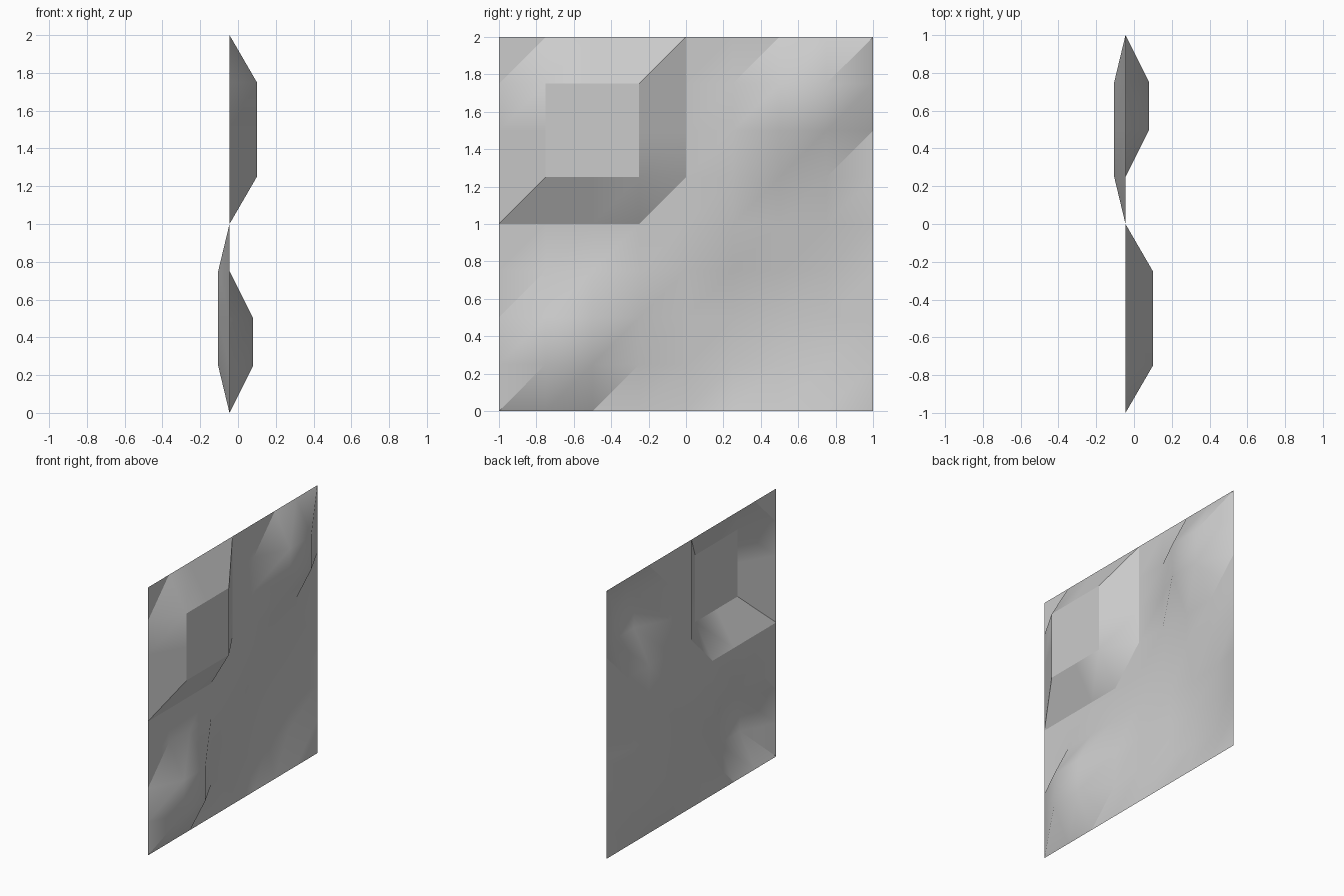
import bpy
import bmesh
import math

cube = bpy.data.objects.get("Cube")
if cube:
    bpy.data.objects.remove(cube, do_unlink=True)

CELLS = 8
STEP = 2 / CELLS
BASE = -0.045

# Raised and sunken plateaus: column range, row range, depth along x
PLATEAUS = [
    (range(1, 4), range(5, 8), 0.10),    # large block
    (range(1, 3), range(1, 3), 0.08),    # lower small block
    (range(6, 8), range(6, 8), 0.08),    # upper small block
    (range(5, 8), range(1, 4), -0.105),  # shallow hollow
]


def depth(col, row):
    for cols, rows, x in PLATEAUS:
        if col in cols and row in rows:
            return x
    return BASE


# Relief panel: one upright sheet, every cell split along the same diagonal
bm = bmesh.new()
grid = [[bm.verts.new((depth(c, r), c * STEP - 1, r * STEP))
         for r in range(CELLS + 1)] for c in range(CELLS + 1)]
for c in range(CELLS):
    for r in range(CELLS):
        a, b = grid[c][r], grid[c + 1][r]
        d, e = grid[c + 1][r + 1], grid[c][r + 1]
        bm.faces.new((a, b, d))
        bm.faces.new((a, d, e))
mesh = bpy.data.meshes.new("relief_panel")
bm.to_mesh(mesh)
bm.free()

panel = bpy.data.objects.new("relief_panel", mesh)
bpy.context.collection.objects.link(panel)

# Plain grey surface
grey = bpy.data.materials.new("light_grey")
grey.use_nodes = True
colour = (0.6, 0.6, 0.6, 1)
grey.diffuse_color = colour
grey.node_tree.nodes["Principled BSDF"].inputs["Base Color"].default_value = colour
mesh.materials.append(grey)

# Gentle slopes blend, the steep block keeps crisp edges
bpy.ops.object.select_all(action="DESELECT")
panel.select_set(True)
bpy.context.view_layer.objects.active = panel
bpy.ops.object.shade_smooth_by_angle(angle=math.radians(30))
